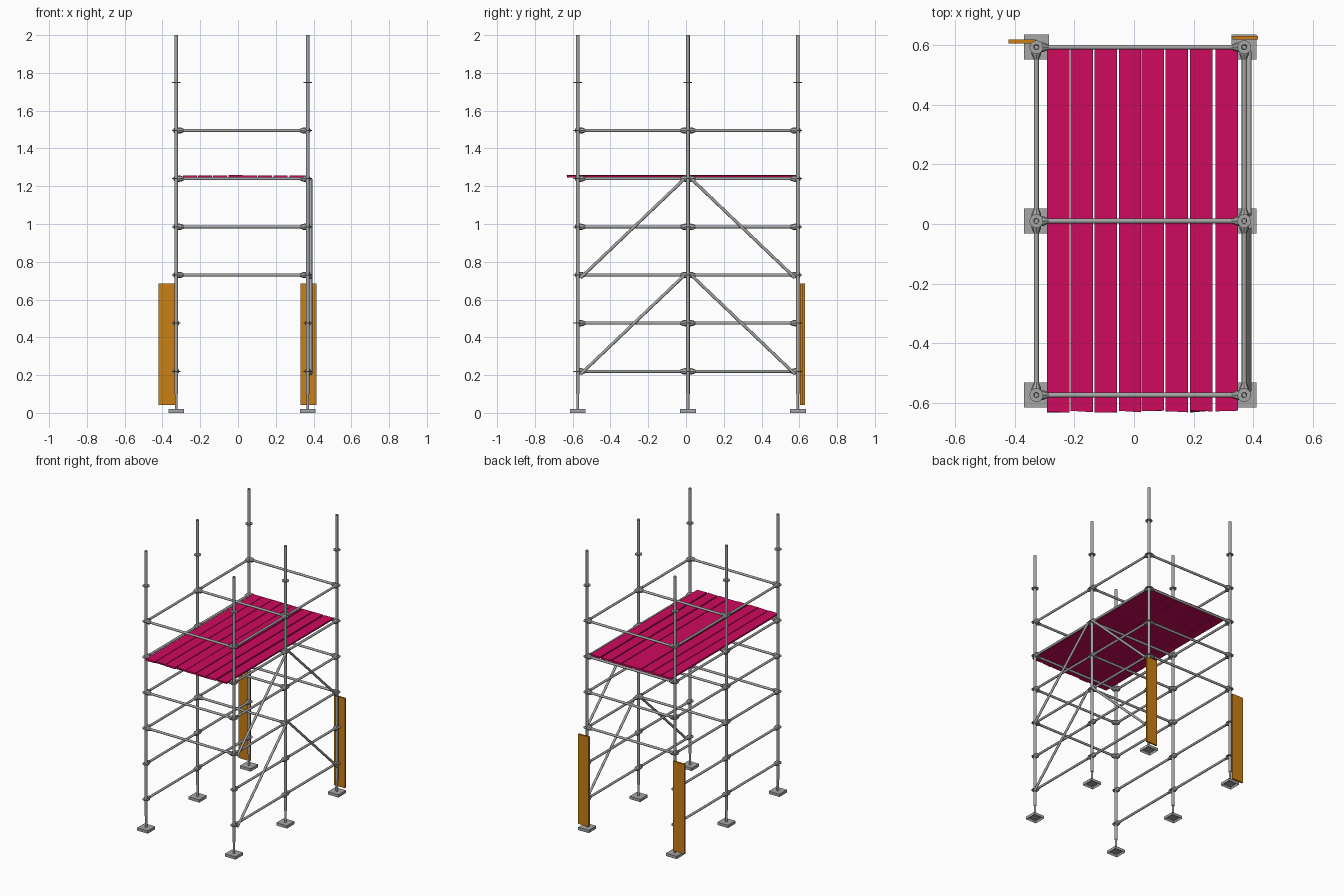
import bpy, bmesh, math, random
from mathutils import Vector, Matrix

random.seed(4)
if "Cube" in bpy.data.objects:
    bpy.data.objects.remove(bpy.data.objects["Cube"], do_unlink=True)


def material(name, rgb):
    m = bpy.data.materials.new(name)
    m.use_nodes = True
    m.diffuse_color = (*rgb, 1)
    m.node_tree.nodes["Principled BSDF"].inputs["Base Color"].default_value = (*rgb, 1)
    return m


STEEL = material("galvanised grey", (0.38, 0.38, 0.38))
DECK = material("magenta deck", (0.62, 0.003, 0.11))
WOOD = material("orange timber", (0.60, 0.21, 0.006))

POST_X = (-0.327, 0.369)
POST_Y = (-0.573, 0.01, 0.592)
LEVELS = [0.22 + 0.255 * i for i in range(7)]
POST_R, BAR_R = 0.01, 0.0082


def finish(name, bm, mat, smooth=False):
    bmesh.ops.recalc_face_normals(bm, faces=bm.faces)
    mesh = bpy.data.meshes.new(name)
    bm.to_mesh(mesh)
    bm.free()
    mesh.materials.append(mat)
    ob = bpy.data.objects.new(name, mesh)
    bpy.context.collection.objects.link(ob)
    if smooth:
        bpy.ops.object.select_all(action="DESELECT")
        ob.select_set(True)
        bpy.context.view_layer.objects.active = ob
        bpy.ops.object.shade_smooth_by_angle(angle=math.radians(40))
    return ob


def rod(bm, a, b, r1, r2=None, sides=12):
    a, b = Vector(a), Vector(b)
    d = b - a
    turn = d.to_track_quat("Z", "Y").to_matrix().to_4x4()
    bmesh.ops.create_cone(bm, cap_ends=True, segments=sides, radius1=r1,
                          radius2=r1 if r2 is None else r2, depth=d.length,
                          matrix=Matrix.Translation((a + b) / 2) @ turn)


def box(bm, lo, hi):
    lo, hi = Vector(lo), Vector(hi)
    return bmesh.ops.create_cube(
        bm, size=1, matrix=Matrix.Translation((lo + hi) / 2) @ Matrix.Diagonal((*(hi - lo), 1)))["verts"]


def ledger(bm, a, b):
    # Tube with a tapered wedge head at each end
    a, b = Vector(a), Vector(b)
    d = (b - a).normalized()
    rod(bm, a + d * POST_R, b - d * POST_R, BAR_R)
    for p, s in ((a, d), (b, -d)):
        rod(bm, p + s * 0.008, p + s * 0.024, 0.017, 0.016, 8)
        rod(bm, p + s * 0.024, p + s * 0.042, 0.016, BAR_R, 8)


def jack_base(x, y):
    # Foot plate, hollow underneath, with a screw jack
    bm = bmesh.new()
    box(bm, (x - 0.042, y - 0.042, 0), (x + 0.042, y + 0.042, 0.02))
    bottom = [f for f in bm.faces if f.calc_center_median().z < 0.001]
    bmesh.ops.inset_region(bm, faces=bottom, thickness=0.01, depth=0)
    bmesh.ops.translate(bm, verts=bottom[0].verts, vec=(0, 0, 0.014))
    rod(bm, (x, y, 0.02), (x, y, 0.12), 0.0075)
    finish("jack_base", bm, STEEL)


def standard(x, y):
    # Upright tube, open at the top, with a rosette at every level
    bm = bmesh.new()
    rod(bm, (x, y, 0.1), (x, y, 2.0), POST_R)
    top = [f for f in bm.faces if f.calc_center_median().z > 1.999]
    bmesh.ops.inset_region(bm, faces=top, thickness=0.003, depth=0)
    bmesh.ops.translate(bm, verts=top[0].verts, vec=(0, 0, -0.1))
    for z in LEVELS:
        rod(bm, (x, y, z - 0.003), (x, y, z + 0.003), 0.023, sides=16)
    finish("standard", bm, STEEL, True)


for x in POST_X:
    for y in POST_Y:
        jack_base(x, y)
        standard(x, y)

# Lengthwise ledgers on both sides
bm = bmesh.new()
for z in LEVELS[:6]:
    for x in POST_X:
        for y0, y1 in zip(POST_Y, POST_Y[1:]):
            ledger(bm, (x, y0, z), (x, y1, z))
finish("side_ledgers", bm, STEEL, True)

# Cross ledgers, leaving the passage below open
bm = bmesh.new()
for z in LEVELS[2:6]:
    for y in POST_Y:
        ledger(bm, (POST_X[0], y, z), (POST_X[1], y, z))
finish("cross_ledgers", bm, STEEL, True)

# Diagonal braces on the left side
bm = bmesh.new()
bx = POST_X[1] + 0.016
for z in (LEVELS[2], LEVELS[4]):
    for end, s in ((POST_Y[0], 1), (POST_Y[2], -1)):
        rod(bm, (bx, POST_Y[1] - s * 0.02, z - 0.003), (bx, end + s * 0.015, z - 0.525), BAR_R)
finish("diagonal_braces", bm, STEEL, True)

# Deck planks with uneven gaps and ends
edges = (-0.291, -0.212, -0.132, -0.051, 0.025, 0.106, 0.188, 0.273)
for left in edges:
    bm = bmesh.new()
    lift = random.uniform(0, 0.002)
    verts = box(bm, (left, -0.63, 1.245 + lift), (left + 0.075, 0.585, 1.257 + lift))
    for v in verts:
        if v.co.y < 0:
            v.co.y += random.uniform(-0.002, 0.006)
    finish("deck_plank", bm, DECK)

# Upright boards fixed behind the back posts
for name, x0, x1, y in (("right_board", -0.42, -0.33, 0.604), ("left_board", 0.33, 0.415, 0.617)):
    bm = bmesh.new()
    box(bm, (x0, y, 0.042), (x1, y + 0.013, 0.685))
    finish(name, bm, WOOD)
